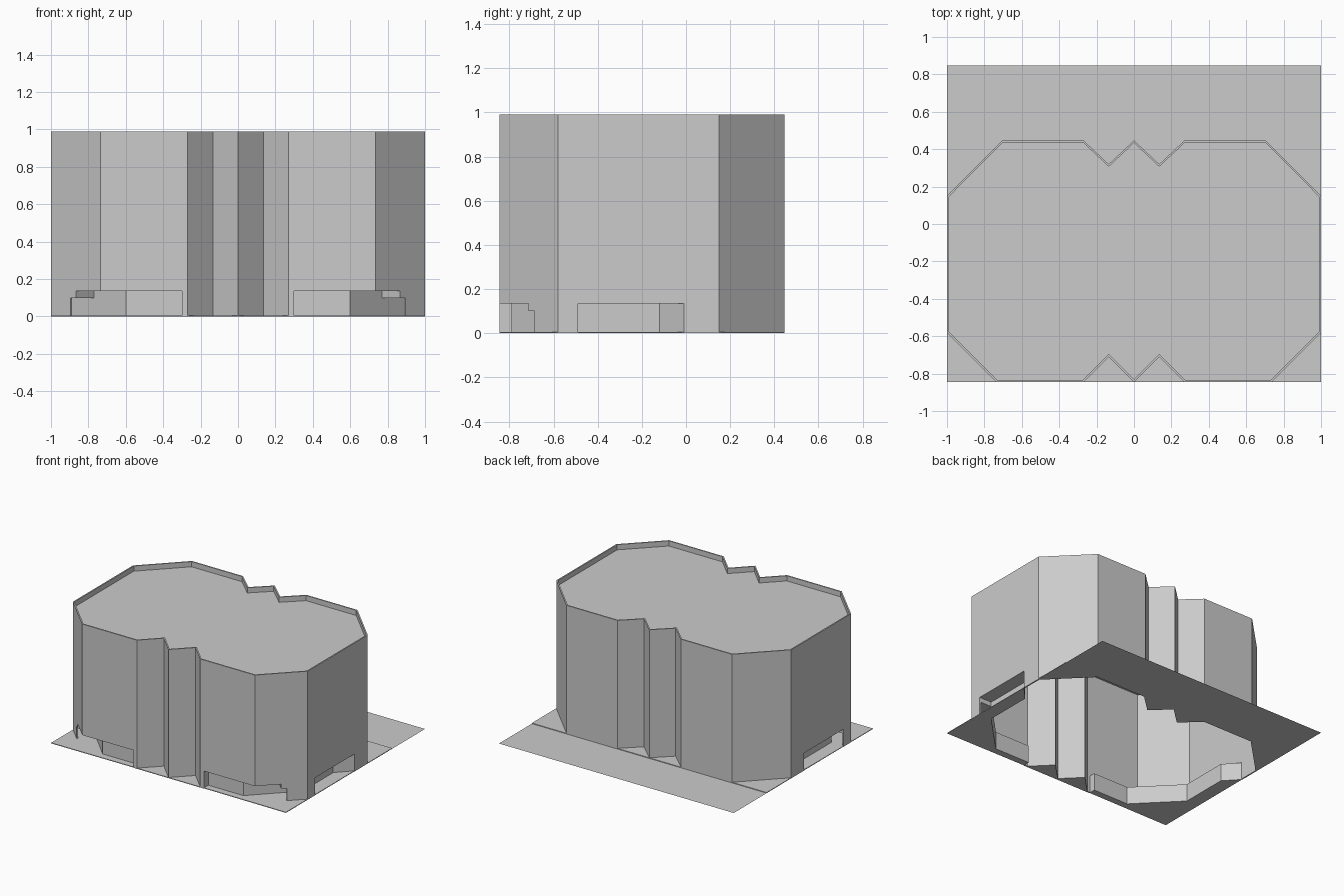
import bpy
import bmesh

if "Cube" in bpy.data.objects:
    bpy.data.objects.remove(bpy.data.objects["Cube"])

TOP, ROOF, HIGH, LOW = 0.99, 0.95, 0.135, 0.10

# One plain grey for the whole model
grey = bpy.data.materials.new("light_grey")
grey.use_nodes = True
colour = (0.6, 0.6, 0.6, 1)
grey.diffuse_color = colour
grey.node_tree.nodes["Principled BSDF"].inputs["Base Color"].default_value = colour


def finish(name, bm):
    bmesh.ops.remove_doubles(bm, verts=bm.verts, dist=0.0001)
    bmesh.ops.recalc_face_normals(bm, faces=bm.faces)
    mesh = bpy.data.meshes.new(name)
    bm.to_mesh(mesh)
    bm.free()
    mesh.materials.append(grey)
    obj = bpy.data.objects.new(name, mesh)
    bpy.context.collection.objects.link(obj)
    return obj


def plate(bm, points, z):
    return bm.faces.new([bm.verts.new((x, y, z)) for x, y in points])


def fence(bm, points, z0, z1, closed=False):
    pairs = list(zip(points, points[1:]))
    if closed:
        pairs.append((points[-1], points[0]))
    for a, b in pairs:
        bm.faces.new([bm.verts.new(p) for p in
                      ((*a, z0), (*b, z0), (*b, z1), (*a, z1))])


def prism(name, points, z0, z1):
    bm = bmesh.new()
    plate(bm, points, z0)
    plate(bm, points, z1)
    fence(bm, points, z0, z1, True)
    return finish(name, bm)


def flip(points, side):
    return [(x * side, y) for x, y in points]


def mirrored(points):
    return points + [(-x, y) for x, y in reversed(points) if x > 0]


# Building outline: right half from front centre to back centre
half = [(0, -0.845), (0.135, -0.71), (0.27, -0.845), (0.735, -0.845),
        (1, -0.58), (1, 0.15), (0.705, 0.447), (0.27, 0.447),
        (0.135, 0.32), (0, 0.447)]
outline = mirrored(half)

# Outer walls, thin and open underneath
bm = bmesh.new()
fence(bm, outline, 0, TOP, True)
walls = finish("outer_walls", bm)
solid = walls.modifiers.new("thickness", "SOLIDIFY")
solid.thickness = 0.01
solid.offset = -1
solid.use_even_offset = True

# Corner openings cut through the walls
front_cut = [(0.30, -1), (0.30, -0.79), (0.60, -0.79), (0.77, -0.617),
             (1.1, -0.947), (1.1, -1)]
tunnel_cut = [(0.76, -0.627), (0.80, -0.59), (1.13, -0.92), (1.09, -0.957)]
side_cut = [(0.95, -0.49), (1.1, -0.49), (1.1, -0.01), (0.95, -0.01)]
cutters = []
for side in (1, -1):
    for points, height in ((front_cut, HIGH), (tunnel_cut, LOW), (side_cut, HIGH)):
        cutter = prism("opening_cutter", flip(points, side), -0.1, height)
        cutter.hide_render = True
        cutters.append(cutter)
        cut = walls.modifiers.new("opening", "BOOLEAN")
        cut.operation = "DIFFERENCE"
        cut.solver = "EXACT"
        cut.object = cutter
bpy.context.view_layer.objects.active = walls
for name in [m.name for m in walls.modifiers]:
    bpy.ops.object.modifier_apply(modifier=name)
for cutter in cutters:
    bpy.data.objects.remove(cutter)

# Flat roof set below the wall tops
bm = bmesh.new()
plate(bm, [(x * 0.996, y * 0.996) for x, y in outline], ROOF)
finish("roof", bm)

# Lining of each corner passage: back wall, stepped ceilings and drops
inner = [(0.30, -0.842), (0.30, -0.79), (0.60, -0.79), (0.895, -0.49),
         (0.895, -0.12), (0.998, -0.01)]
step_in, step_out = (0.77, -0.617), (0.865, -0.712)
side_in, side_out = inner[3], (0.998, -0.49)
for side, label in ((1, "left"), (-1, "right")):
    bm = bmesh.new()
    fence(bm, flip(inner, side), 0, HIGH)
    plate(bm, flip(inner[:3] + [step_in, step_out, (0.733, -0.842)], side), HIGH)
    plate(bm, flip([step_in, side_in, side_out, (0.998, -0.58), step_out], side), LOW)
    plate(bm, flip(inner[3:] + [side_out], side), HIGH)
    fence(bm, flip([step_in, step_out], side), LOW, HIGH)
    fence(bm, flip([side_in, side_out], side), LOW, HIGH)
    finish(label + "_passage", bm)

    # Paving pieces around the building
    paving = {
        "front_corner_paving": inner + [(1, -0.845)],
        "back_corner_paving": [(1, 0.15), (1, 0.447), (0.705, 0.447)],
        "front_notch_paving": half[:3],
        "back_notch_paving": half[-3:],
    }
    for name, points in paving.items():
        prism(label + "_" + name, flip(points, side), 0, 0.005)

# Paved strip behind the building
bm = bmesh.new()
plate(bm, [(-1, 0.447), (1, 0.447), (1, 0.847), (-1, 0.847)], 0)
finish("back_paving", bm)
